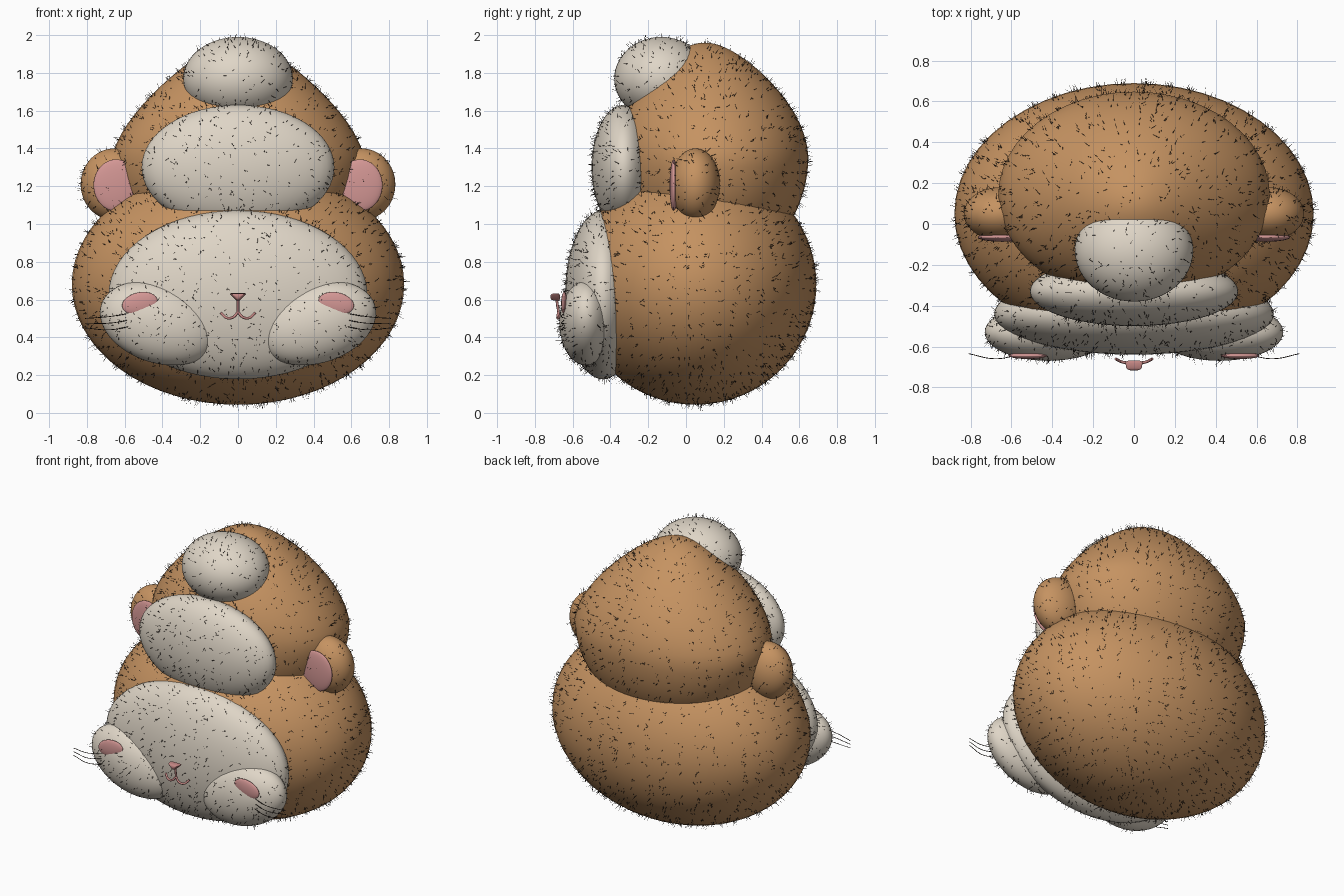
import bpy, bmesh, math, random
from mathutils import Vector, Matrix

random.seed(7)
cube = bpy.data.objects.get("Cube")
if cube:
    bpy.data.objects.remove(cube, do_unlink=True)


def material(name, r, g, b):
    m = bpy.data.materials.new(name)
    m.use_nodes = True
    m.diffuse_color = (r, g, b, 1)
    bsdf = m.node_tree.nodes["Principled BSDF"]
    bsdf.inputs["Base Color"].default_value = (r, g, b, 1)
    bsdf.inputs["Roughness"].default_value = 0.8
    return m


BROWN = material("tan brown", 0.56, 0.29, 0.12)
CREAM = material("cream", 0.74, 0.67, 0.57)
PINK = material("soft pink", 0.66, 0.31, 0.30)
ROSE = material("nose rose", 0.55, 0.24, 0.23)
DARK = material("dark hair", 0.03, 0.02, 0.015)


def finish(name, bm, mat):
    me = bpy.data.meshes.new(name)
    bm.normal_update()
    for f in bm.faces:
        f.smooth = True
    bm.to_mesh(me)
    bm.free()
    me.materials.append(mat)
    ob = bpy.data.objects.new(name, me)
    bpy.context.collection.objects.link(ob)
    return ob


def blob(name, centre, radii, mat, tilt=0, shape=None):
    """Smooth ellipsoid, tilted about y, with an optional reshaping rule."""
    bm = bmesh.new()
    bmesh.ops.create_uvsphere(bm, u_segments=48, v_segments=32, radius=1)
    if shape:
        for v in bm.verts:
            v.co = shape(v.co)
    place = (Matrix.Translation(centre) @ Matrix.Rotation(math.radians(tilt), 4, 'Y')
             @ Matrix.Diagonal((*radii, 1)))
    bm.transform(place)
    return finish(name, bm, mat)


def tube(name, points, radius, mat):
    """Round tube along a smooth path."""
    cu = bpy.data.curves.new(name, 'CURVE')
    cu.dimensions = '3D'
    cu.bevel_depth = radius
    cu.bevel_resolution = 2
    cu.use_fill_caps = True
    cu.resolution_u = 6
    sp = cu.splines.new('BEZIER')
    sp.bezier_points.add(len(points) - 1)
    for p, co in zip(sp.bezier_points, points):
        p.co = co
        p.handle_left_type = p.handle_right_type = 'AUTO'
    cu.materials.append(mat)
    ob = bpy.data.objects.new(name, cu)
    bpy.context.collection.objects.link(ob)
    return ob


def fuzz(ob, density):
    """Scatter short tapered hairs over a part."""
    polys = list(ob.data.polygons)
    areas = [p.area for p in polys]
    verts = ob.data.vertices
    bm = bmesh.new()
    for p in random.choices(polys, areas, k=int(sum(areas) * density)):
        w = [random.random() for _ in p.vertices]
        root = sum((verts[i].co * k for i, k in zip(p.vertices, w)), Vector()) / sum(w)
        n = p.normal
        lean = Vector([random.uniform(-1, 1) for _ in range(3)])
        d = (n + lean * 0.75).normalized()
        side = d.orthogonal().normalized() * 0.002
        base = [bm.verts.new(root - n * 0.004 + Matrix.Rotation(a * math.tau / 3, 3, d) @ side)
                for a in range(3)]
        tip = bm.verts.new(root + d * random.uniform(0.02, 0.042))
        for a in range(3):
            bm.faces.new((base[a], base[(a + 1) % 3], tip))
    finish(ob.name + "_hair", bm, DARK)


# Head tapers towards the crown
def taper(co):
    u = max(co.z, 0)
    return Vector((co.x * (1 - 0.4 * u ** 1.25),
                   co.y * (1 - 0.3 * u * u) - 0.08 * u, co.z))


furry = [
    blob("body", (0, 0.05, 0.68), (0.88, 0.64, 0.637), BROWN),
    blob("head", (0, 0.14, 1.36), (0.665, 0.508, 0.6), BROWN, shape=taper),
    blob("crown_tuft", (0, -0.13, 1.77), (0.29, 0.25, 0.22), CREAM),
    blob("brow_patch", (0, -0.33, 1.30), (0.51, 0.17, 0.33), CREAM),
    blob("belly_patch", (0, -0.44, 0.625), (0.685, 0.2, 0.447), CREAM),
]

# Paired parts: ears, cheeks, blush and whiskers
for s, side in ((1, "left"), (-1, "right")):
    furry.append(blob(side + "_ear", (0.655 * s, 0.05, 1.21), (0.178, 0.13, 0.19), BROWN))
    blob(side + "_inner_ear", (0.645 * s, -0.065, 1.205), (0.12, 0.022, 0.137), PINK)
    furry.append(blob(side + "_cheek", (0.42 * s, -0.53, 0.475), (0.32, 0.14, 0.21),
                      CREAM, tilt=-18 * s))
    blob(side + "_blush", (0.52 * s, -0.645, 0.58), (0.095, 0.016, 0.058), PINK, tilt=12 * s)
    for i in range(3):
        z = 0.52 - 0.035 * i
        tube(f"{side}_whisker_{i + 1}",
             [(0.56 * s, -0.64, z + 0.01), (0.68 * s, -0.66, z - 0.01),
              (0.81 * s, -0.635, z - 0.02 + 0.01 * i)], 0.002, DARK)

for part in furry:
    fuzz(part, 380)

# Nose: rounded triangular wedge pointing down
bm = bmesh.new()
bmesh.ops.create_cone(bm, cap_ends=True, segments=3, radius1=0.06, radius2=0.045, depth=0.05)
bm.transform(Matrix.Translation((0, -0.693, 0.618)) @ Matrix.Diagonal((1, 1, 0.55, 1))
             @ Matrix.Rotation(math.pi / 2, 4, 'X') @ Matrix.Rotation(math.pi, 4, 'Z'))
low = min(v.co.z for v in bm.verts)
if sum(v.co.z < low + 0.02 for v in bm.verts) > 2:
    bm.transform(Matrix.Translation((0, 0, 1.236)) @ Matrix.Diagonal((1, 1, -1, 1)))
    bmesh.ops.reverse_faces(bm, faces=bm.faces)
nose = finish("nose", bm, ROSE)
soft = nose.modifiers.new("soften", 'BEVEL')
soft.width = 0.012
soft.segments = 3

# Mouth: a stem and two curled lips
tube("mouth_stem", [(0, -0.685, 0.6), (0, -0.675, 0.535)], 0.007, ROSE)
for s, side in ((1, "left"), (-1, "right")):
    tube(side + "_lip", [(0, -0.675, 0.535), (0.025 * s, -0.68, 0.507),
                         (0.06 * s, -0.675, 0.503), (0.09 * s, -0.66, 0.53)], 0.007, ROSE)
